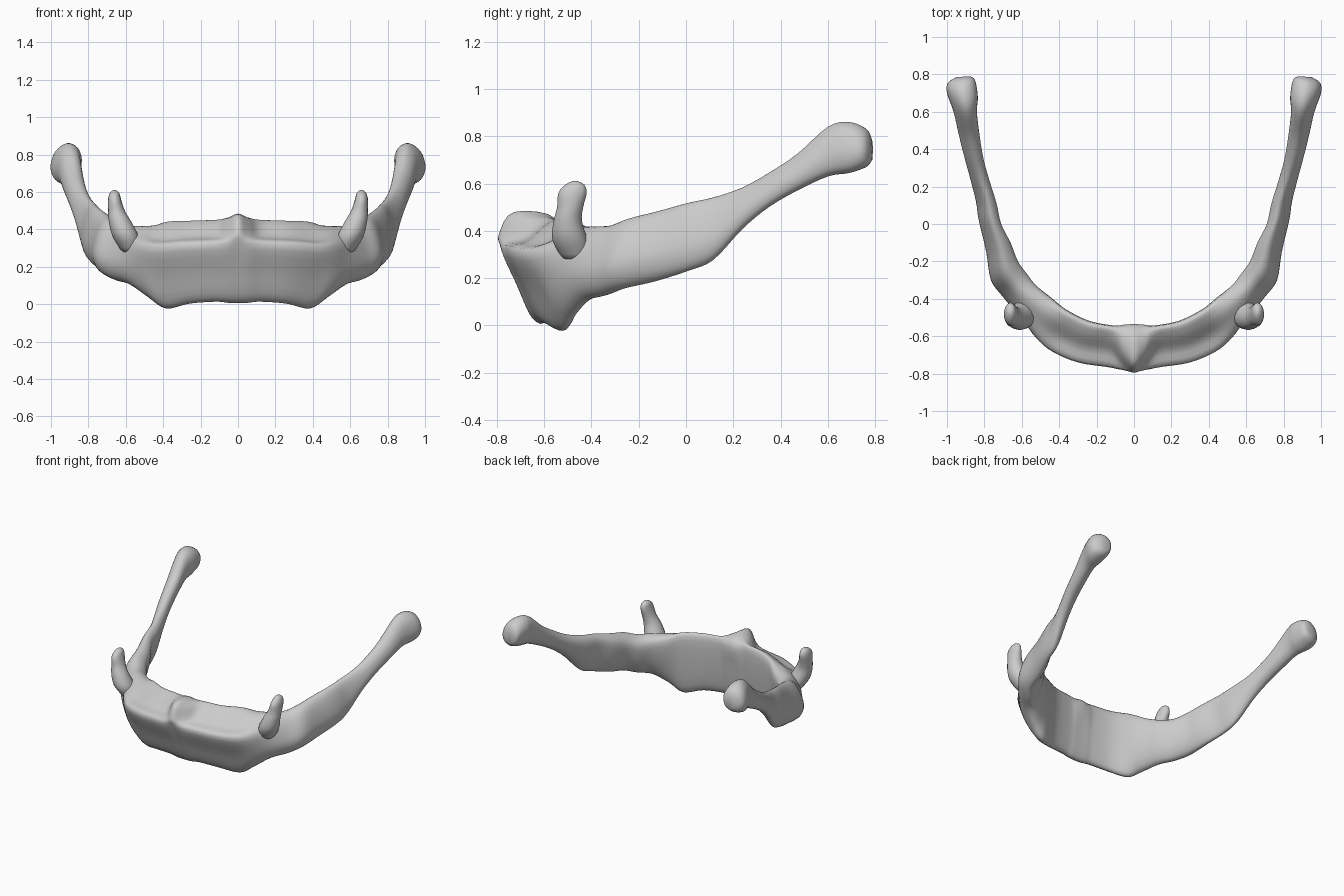
import bpy, bmesh, math
from mathutils import Vector

if "Cube" in bpy.data.objects:
    bpy.data.objects.remove(bpy.data.objects["Cube"])


def spline(pts, closed, n):
    """Catmull-Rom curve through the points."""
    out, m = [], len(pts)
    for i in range(m if closed else m - 1):
        if closed:
            a, b, c, d = (pts[(i + k) % m] for k in (-1, 0, 1, 2))
        else:
            a, b, c, d = (pts[min(max(i + k, 0), m - 1)] for k in (-1, 0, 1, 2))
        for j in range(n):
            t = j / n
            out.append(0.5 * (2 * b + (c - a) * t + (2 * a - 5 * b + 4 * c - d) * t**2
                              + (3 * b - a - 3 * c + d) * t**3))
    if not closed:
        out.append(pts[-1])
    return out


def loft(name, rings, n_ring=4, n_path=4):
    rings = [spline(r, True, n_ring) for r in rings]
    cols = [spline(list(c), False, n_path) for c in zip(*rings)]
    bm = bmesh.new()
    grid = [[bm.verts.new(p) for p in ring] for ring in zip(*cols)]
    k = len(grid[0])
    for a, b in zip(grid, grid[1:]):
        for i in range(k):
            j = (i + 1) % k
            bm.faces.new((a[i], a[j], b[j], b[i]))
    bm.faces.new(grid[0])
    bm.faces.new(grid[-1])
    bmesh.ops.recalc_face_normals(bm, faces=bm.faces)
    me = bpy.data.meshes.new(name)
    bm.to_mesh(me)
    bm.free()
    me.shade_smooth()
    ob = bpy.data.objects.new(name, me)
    bpy.context.collection.objects.link(ob)
    return ob


# Cross-section shapes (u: inner to outer, v: bottom to top): centre, body side, arm, knob
PROFILES = [
    [(.2, 0), (.45, 0), (.72, .33), (.97, .66), (1, .8), (.75, 1), (.05, .93), (.06, .5)],
    [(.2, 0), (.45, 0), (.72, .33), (1, .7), (.65, .8), (.3, .97), (.05, .98), (.06, .5)],
    [(.5, 0), (.85, .08), (1, .35), (.85, .7), (.6, .95), (.3, 1), (0, .8), (.15, .3)],
    [(.5, 0), (.87, .1), (1, .42), (.85, .8), (.5, 1), (.15, .9), (0, .6), (.12, .18)],
]


def section(xo, yo, xi, yi, zb, zt, p):
    k = min(int(p), 2)
    f = p - k
    ring = []
    for (u0, v0), (u1, v1) in zip(PROFILES[k], PROFILES[k + 1]):
        u, v = u0 + (u1 - u0) * f, v0 + (v1 - v0) * f
        ring.append(Vector((xi + (xo - xi) * u, yi + (yo - yi) * u, zb + (zt - zb) * v)))
    return ring


# U-shaped bone: outer xy, inner xy, bottom, top, profile blend
HALF = [
    (0, -.79, 0, -.535, .03, .48, 0),
    (.06, -.785, .05, -.535, .03, .46, .4),
    (.14, -.765, .11, -.535, .035, .445, 1),
    (.30, -.74, .24, -.51, .025, .44, 1),
    (.44, -.68, .36, -.45, .0, .435, 1),
    (.53, -.62, .44, -.39, .05, .425, 1.4),
    (.62, -.50, .52, -.33, .11, .42, 1.8),
    (.70, -.39, .57, -.27, .13, .42, 2),
    (.765, -.30, .62, -.20, .16, .45, 2),
    (.79, -.15, .66, -.10, .19, .48, 2),
    (.83, .02, .71, .0, .235, .515, 2),
    (.845, .12, .735, .11, .28, .54, 2.1),
    (.875, .24, .775, .24, .41, .585, 2.5),
    (.905, .35, .805, .35, .50, .645, 3),
    (.935, .47, .825, .47, .57, .725, 3),
    (.965, .60, .84, .60, .63, .84, 3),
    (1.0, .70, .835, .68, .645, .86, 3),
    (.995, .755, .85, .77, .67, .83, 3),
    (.95, .785, .88, .79, .70, .78, 3),
]
right = [section(*row) for row in HALF]
left = [[Vector((-p.x, p.y, p.z)) for p in r] for r in right[:0:-1]]
loft("curved_bone", left + right)

# Small upright horns
HORN = [
    (.57, -.46, .28, .05, .06), (.60, -.49, .36, .07, .075), (.63, -.50, .44, .06, .06),
    (.65, -.49, .50, .045, .055), (.66, -.48, .56, .035, .06),
    (.66, -.47, .595, .025, .04), (.66, -.47, .61, .008, .012),
]
for side, s in (("right", 1), ("left", -1)):
    rings = [[Vector((s * (x + rx * math.cos(a)), y + ry * math.sin(a), z))
              for a in (i * math.pi / 4 for i in range(8))] for x, y, z, rx, ry in HORN]
    loft("small_horn_" + side, rings, 2, 3)
